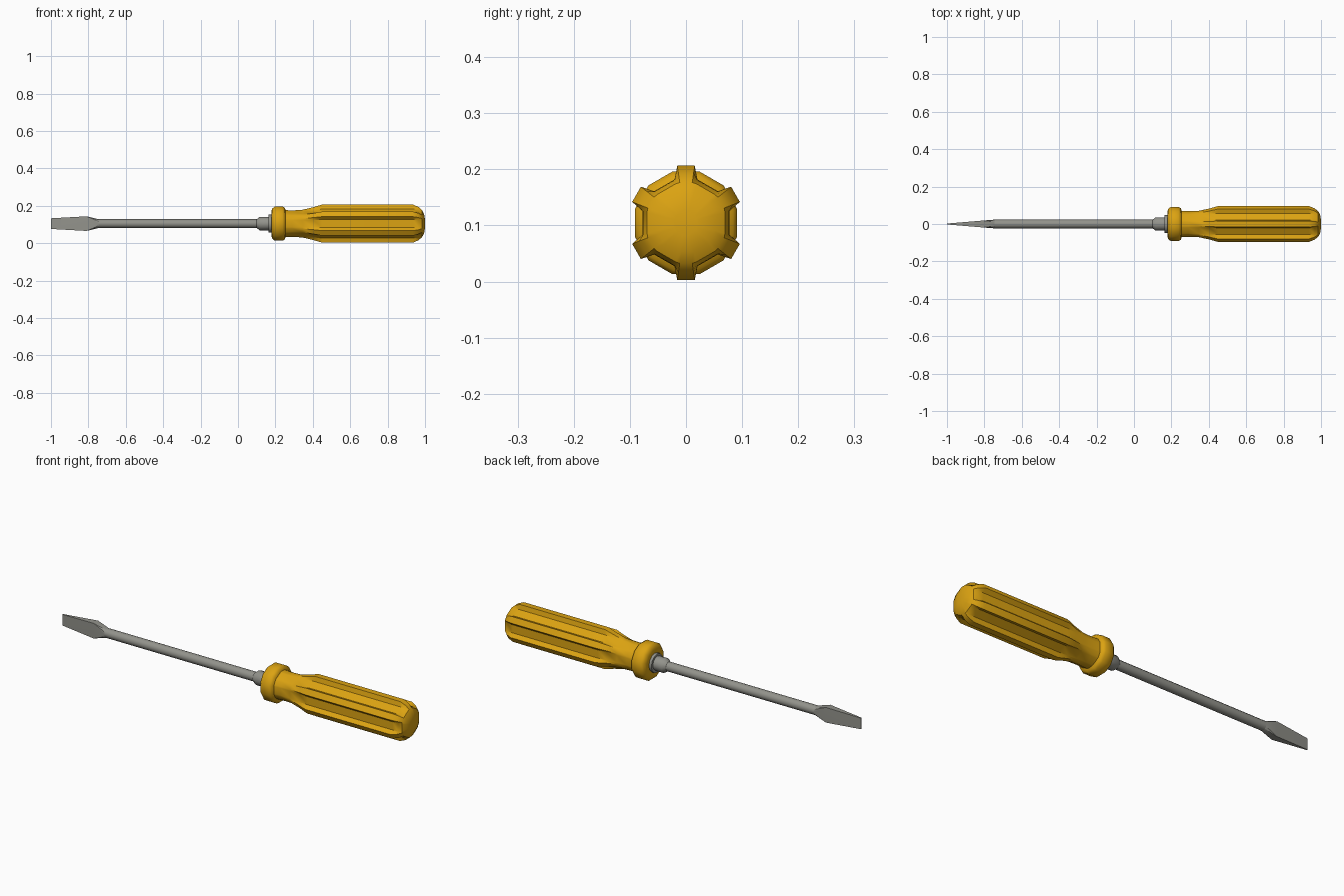
import bpy, bmesh, math

if "Cube" in bpy.data.objects:
    bpy.data.objects.remove(bpy.data.objects["Cube"])

AXIS_Z = 0.1045  # height of the tool's long axis


def material(name, rgb):
    m = bpy.data.materials.new(name)
    m.diffuse_color = (*rgb, 1)
    m.use_nodes = True
    m.node_tree.nodes["Principled BSDF"].inputs["Base Color"].default_value = m.diffuse_color
    return m


yellow = material("amber plastic", (0.71, 0.365, 0.006))
steel = material("grey steel", (0.29, 0.29, 0.26))


def finish(name, bm, mat, angle):
    bmesh.ops.recalc_face_normals(bm, faces=bm.faces[:])
    me = bpy.data.meshes.new(name)
    bm.to_mesh(me)
    bm.free()
    me.materials.append(mat)
    ob = bpy.data.objects.new(name, me)
    bpy.context.collection.objects.link(ob)
    ob.location.z = AXIS_Z
    if angle:
        bpy.ops.object.select_all(action='DESELECT')
        ob.select_set(True)
        bpy.context.view_layer.objects.active = ob
        bpy.ops.object.shade_smooth_by_angle(angle=math.radians(angle))
    return ob


def loft(name, sections, mat, angle=40):
    """sections: list of (x, [(radius, degrees), ...]) joined along x and capped"""
    bm = bmesh.new()
    rings = []
    for x, pts in sections:
        rings.append([bm.verts.new((x, r * math.cos(math.radians(a)), r * math.sin(math.radians(a))))
                      for r, a in pts])
    n = len(rings[0])
    for p, q in zip(rings, rings[1:]):
        for i in range(n):
            j = (i + 1) % n
            bm.faces.new((p[i], p[j], q[j], q[i]))
    bm.faces.new(rings[0])
    bm.faces.new(rings[-1])
    return finish(name, bm, mat, angle)


def lathe(name, profile, mat, sides=12, offset=0.0, angle=40):
    return loft(name, [(x, [(r, offset + 360 * k / sides) for k in range(sides)])
                       for x, r in profile], mat, angle)


# handle: six ribs with grooves between, fading into round neck and domed end
def ribbed(rib, floor):
    pts = []
    for k in range(6):
        c = 30 + 60 * k
        pts += [(floor, c - 14.8), (rib, c - 8.7), (rib, c + 8.7), (floor, c + 14.8)]
    return pts


handle_profile = [(0.24, 0.074, 0.074), (0.29, 0.071, 0.071), (0.345, 0.075, 0.073),
                  (0.40, 0.088, 0.077), (0.45, 0.103, 0.080), (0.935, 0.103, 0.080),
                  (0.965, 0.090, 0.079), (0.984, 0.073, 0.072), (0.995, 0.052, 0.052),
                  (1.0, 0.022, 0.022)]
loft("handle", [(x, ribbed(r, f)) for x, r, f in handle_profile], yellow, 38)

# rounded collar at the front of the handle
lathe("handle_collar", [(0.178, 0.066), (0.183, 0.083), (0.196, 0.0945), (0.238, 0.0945),
                        (0.251, 0.087), (0.256, 0.066)], yellow, offset=15, angle=50)

# stepped steel ferrule
lathe("ferrule", [(0.098, 0.022), (0.116, 0.036), (0.164, 0.036), (0.164, 0.048),
                  (0.185, 0.048)], steel)

# round shaft
lathe("shaft", [(-0.745, 0.0235), (0.11, 0.0235)], steel)

# flat blade: hull from the round shaft through the flare to the thin edge
bm = bmesh.new()
for k in range(12):
    a = k * math.pi / 6
    bm.verts.new((-0.745, 0.0235 * math.cos(a), 0.0235 * math.sin(a)))
for x, hy, hz in [(-0.81, 0.0182, 0.039), (-1.0, 0.0025, 0.0285)]:
    for sy in (-1, 1):
        for sz in (-1, 1):
            bm.verts.new((x, sy * hy, sz * hz))
bmesh.ops.convex_hull(bm, input=bm.verts[:])
finish("blade_tip", bm, steel, 20)
